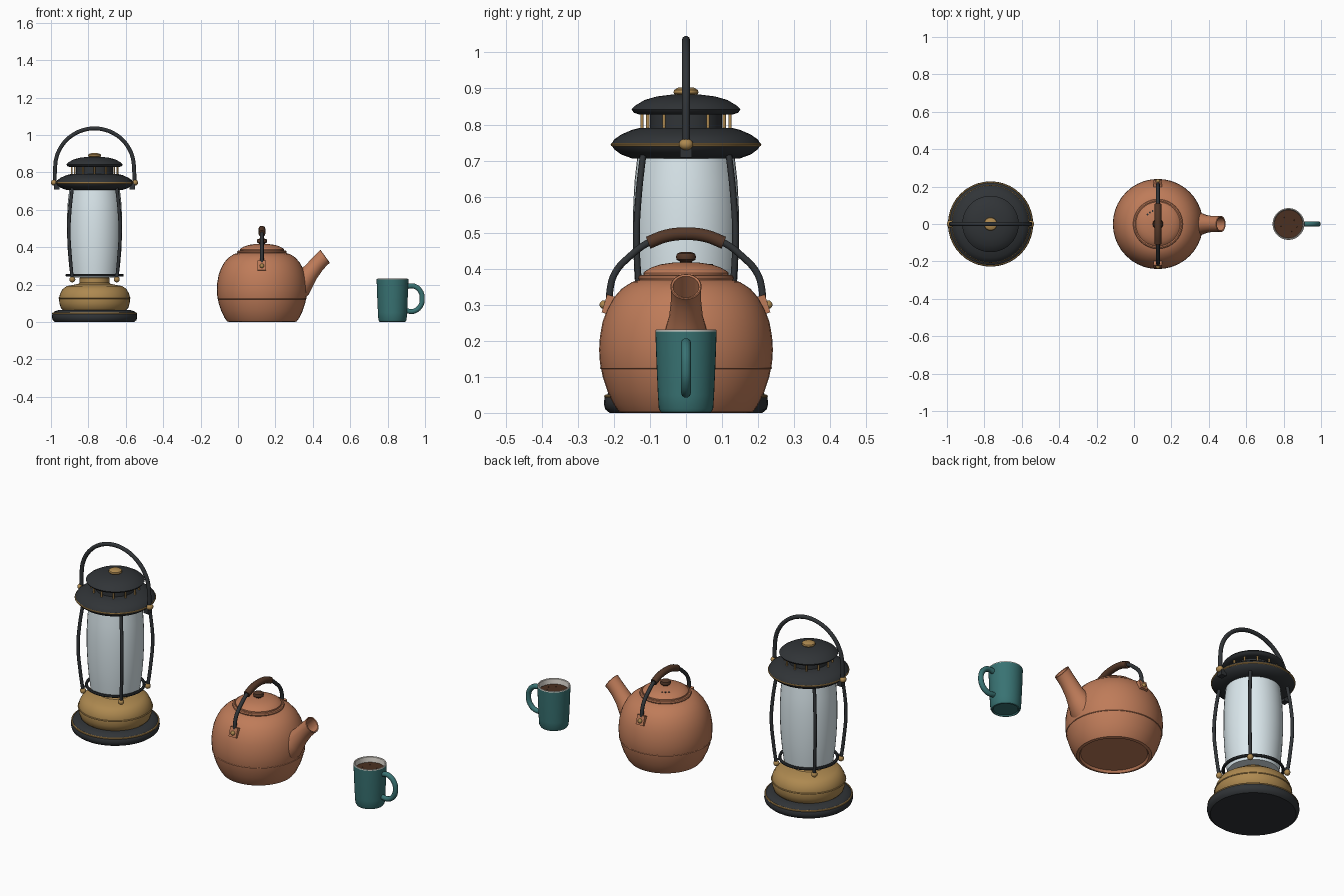
import bpy, bmesh
from math import sin, cos, pi, radians
from mathutils import Vector

if "Cube" in bpy.data.objects:
    bpy.data.objects.remove(bpy.data.objects["Cube"])

def material(name, r, g, b):
    m = bpy.data.materials.new(name)
    m.diffuse_color = (r, g, b, 1)
    m.use_nodes = True
    m.node_tree.nodes["Principled BSDF"].inputs["Base Color"].default_value = m.diffuse_color
    return m

IRON = material("dark_iron", .03, .034, .038)
BRASS = material("brass", .42, .25, .08)
GLASS = material("frosted_glass", .72, .82, .86)
COPPER = material("copper", .52, .2, .1)
WOOD = material("dark_wood", .09, .04, .022)
TEAL = material("teal_enamel", .04, .17, .17)
CREAM = material("cream_enamel", .8, .76, .7)
COFFEE = material("coffee", .07, .03, .015)

def finish(ob, mat, angle=38):
    ob.data.materials.clear()
    ob.data.materials.append(mat)
    bpy.ops.object.select_all(action='DESELECT')
    ob.select_set(True)
    bpy.context.view_layer.objects.active = ob
    if ob.type == 'CURVE':
        bpy.ops.object.convert(target='MESH')
        ob = bpy.context.object
    bpy.ops.object.shade_smooth_by_angle(angle=radians(angle))
    return ob

def skin(name, rings, mat, caps=False):
    """Join equal rings of points into a surface."""
    bm = bmesh.new()
    vs = [[bm.verts.new(p) for p in ring] for ring in rings]
    n = len(vs[0])
    for a, b in zip(vs, vs[1:]):
        for j in range(n):
            k = (j + 1) % n
            bm.faces.new((a[j], a[k], b[k], b[j]))
    if caps:
        bm.faces.new(vs[0][::-1])
        bm.faces.new(vs[-1])
    bmesh.ops.remove_doubles(bm, verts=bm.verts, dist=1e-5)
    me = bpy.data.meshes.new(name)
    bm.to_mesh(me)
    bm.free()
    ob = bpy.data.objects.new(name, me)
    bpy.context.collection.objects.link(ob)
    return finish(ob, mat)

def lathe(name, x, prof, mat, y=0, seg=40):
    rings = [[(x + r * cos(2 * pi * j / seg), y + r * sin(2 * pi * j / seg), z)
              for j in range(seg)] for r, z in prof]
    return skin(name, rings, mat)

def tube(name, pts, rad, mat, smooth=True, res=6):
    cu = bpy.data.curves.new(name, 'CURVE')
    cu.dimensions = '3D'
    cu.bevel_depth, cu.bevel_resolution, cu.resolution_u = rad, 3, res
    cu.use_fill_caps = True
    sp = cu.splines.new('BEZIER')
    sp.bezier_points.add(len(pts) - 1)
    for bp, p in zip(sp.bezier_points, pts):
        bp.co = p
        bp.handle_left_type = bp.handle_right_type = 'AUTO' if smooth else 'VECTOR'
    ob = bpy.data.objects.new(name, cu)
    bpy.context.collection.objects.link(ob)
    return finish(ob, mat)

def ring(name, x, z, R, r, mat):
    bpy.ops.mesh.primitive_torus_add(location=(x, 0, z), major_radius=R, minor_radius=r,
                                     major_segments=40, minor_segments=8)
    bpy.context.object.name = name
    return finish(bpy.context.object, mat)

def ball(name, loc, r, mat, scale=(1, 1, 1)):
    bpy.ops.mesh.primitive_uv_sphere_add(location=loc, radius=r, segments=16, ring_count=10)
    bpy.context.object.name = name
    bpy.context.object.scale = scale
    return finish(bpy.context.object, mat)

def block(name, loc, size, mat, rot=(0, 0, 0)):
    bpy.ops.mesh.primitive_cube_add(size=1, location=loc, rotation=rot)
    ob = bpy.context.object
    ob.name = name
    ob.scale = size
    bev = ob.modifiers.new("bevel", 'BEVEL')
    bev.width, bev.segments = .005, 2
    return finish(ob, mat)

# ---- Lantern ----
L = -.767
lathe("lantern_base", L, [(0, 0), (.212, 0), (.224, .01), (.228, .025), (.226, .042), (.215, .056),
                          (.19, .065), (0, .067)], IRON)
ring("base_trim", L, .046, .222, .005, BRASS)
lathe("fuel_tank", L, [(.165, .06), (.18, .075), (.188, .1), (.19, .128), (.185, .15), (.172, .175),
                       (.148, .192), (.1, .201), (.085, .204), (.08, .21), (.08, .235), (.07, .241),
                       (0, .241)], BRASS)
ring("tank_seam", L, .128, .189, .004, BRASS)
lathe("glass_globe", L, [(0, .238), (.128, .238), (.136, .3), (.143, .38), (.147, .47), (.147, .56),
                         (.143, .64), (.134, .72), (0, .72)], GLASS)
ring("guard_ring", L, .25, .148, .008, IRON)

# four bowed guard rods with brass feet
for k in range(4):
    c, s = cos(pi / 4 + k * pi / 2), sin(pi / 4 + k * pi / 2)
    path = [(.168, .225), (.183, .34), (.194, .48), (.186, .6), (.166, .73)]
    tube(f"guard_rod_{k}", [(L + r * c, r * s, z) for r, z in path], .009, IRON)
    ball(f"rod_foot_{k}", (L + .168 * c, .168 * s, .228), .016, BRASS)
    tube(f"ring_strut_{k}", [(L + .145 * c, .145 * s, .25), (L + .172 * c, .172 * s, .25)],
         .006, IRON, False)

# hood, vented chimney and cap
lathe("hood", L, [(0, .706), (.15, .706), (.18, .717), (.2, .732), (.207, .745), (.2, .758), (.18, .772),
                  (.15, .785), (.13, .79), (0, .792)], IRON)
ring("hood_trim", L, .744, .204, .005, BRASS)
lathe("chimney", L, [(.1, .78), (.1, .845)], IRON)
for k in range(12):
    a = k * pi / 6
    p = Vector((L + .122 * cos(a), .122 * sin(a), .785))
    tube(f"vent_bar_{k}", [p, p + Vector((0, 0, .055))], .005, BRASS, False)
lathe("cap", L, [(0, .828), (.13, .828), (.145, .833), (.151, .842), (.14, .853), (.115, .868), (.08, .878),
                 (.04, .883), (0, .884)], IRON)
lathe("cap_knob", L, [(.028, .88), (.035, .888), (.033, .896), (.022, .902), (0, .903)], BRASS)

# carrying bail with pivots
arc = [(L + .211 * cos(i * pi / 12), 0, .825 + .21 * sin(i * pi / 12)) for i in range(13)]
tube("bail", [(L + .213, 0, .735)] + arc + [(L - .213, 0, .735)], .011, IRON, res=3)
for s in (1, -1):
    block(f"bail_ear_{s}", (L + s * .202, 0, .73), (.03, .034, .042), IRON)
    ball(f"bail_pivot_{s}", (L + s * .216, 0, .745), .02, BRASS, (.85, 1, .8))

# ---- Kettle ----
K = .128
lathe("kettle_body", K, [(0, .012), (.165, .012), (.172, 0), (.186, .003), (.2, .022), (.218, .06),
                         (.231, .1), (.239, .14), (.241, .175), (.239, .21), (.232, .25), (.22, .285),
                         (.202, .318), (.178, .345), (.15, .363), (.125, .37), (0, .374)], COPPER)
ring("kettle_seam", K, .125, .235, .0035, COPPER)
ring("lid_rim", K, .374, .124, .009, COPPER)
lathe("kettle_lid", K, [(.118, .37), (.118, .388), (.112, .394), (.095, .404), (.07, .412), (.035, .417),
                        (0, .418)], COPPER)
lathe("lid_knob", K, [(.016, .41), (.017, .42), (.026, .425), (.028, .433), (.025, .442), (.014, .446),
                      (0, .447)], WOOD)
for k, deg in enumerate((112, 125, 138)):
    a = radians(deg)
    lathe(f"steam_hole_{k}", K + .075 * cos(a), [(.005, .408), (.005, .4125), (0, .4125)], IRON,
          .075 * sin(a), 10)

# spout: rings along a bent path, turning inward at the lip (x, z, heading, radius)
spout = [(.28, .165, 36, .085), (.335, .2, 40, .068), (.362, .232, 44, .056), (.388, .265, 44, .047),
         (.425, .31, 42, .042), (.455, .341, 38, .042), (.464, .35, 36, .0435), (.466, .3515, 36, .041),
         (.464, .35, 36, .036), (.425, .31, 42, .034), (.37, .25, 44, .034)]
rings = []
for x, z, deg, r in spout:
    t = radians(deg)
    side = Vector((-sin(t), 0, cos(t)))
    rings.append([Vector((x, 0, z)) + r * cos(j * pi / 12) * Vector((0, 1, 0))
                  + r * sin(j * pi / 12) * side for j in range(24)])
skin("spout", rings, COPPER, True)

# arched handle with grip and lugs
half = [(.212, .3), (.211, .34), (.197, .388), (.155, .435), (.105, .472)]
top = [(.055, .491), (0, .497), (-.055, .491)]
hoop = half + top + [(-y, z) for y, z in half[::-1]]
tube("kettle_handle", [(K, y, z) for y, z in hoop], .01, IRON)
tube("handle_grip", [(K, y, z) for y, z in [half[-1]] + top + [(-.105, .472)]], .0185, WOOD)
for s in (1, -1):
    block(f"handle_lug_{s}", (K, s * .214, .3), (.046, .026, .052), COPPER, (s * .3, 0, 0))
    ball(f"handle_pivot_{s}", (K, s * .228, .3), .012, BRASS)

# ---- Mug ----
M = .826
lathe("mug_body", M, [(0, .006), (.06, .006), (.064, 0), (.07, .002), (.0755, .012), (.078, .05),
                      (.082, .14), (.085, .226)], TEAL)
lathe("mug_lining", M, [(.085, .226), (.084, .2305), (.08, .2315), (.077, .228), (.075, .18), (.07, .02),
                        (0, .018)], CREAM)
lathe("coffee_surface", M, [(.0755, .2), (0, .2)], COFFEE)
for k, (dx, dy) in enumerate([(.03, .02), (-.025, .035), (-.04, -.01), (.015, -.04), (.045, -.015)]):
    ball(f"bubble_{k}", (M + dx, dy, .2), .003, WOOD)
tube("mug_handle", [(M + .076, 0, .19), (M + .115, 0, .192), (M + .149, 0, .165), (M + .159, 0, .125),
                    (M + .149, 0, .085), (M + .115, 0, .058), (M + .07, 0, .06)], .014, TEAL)
